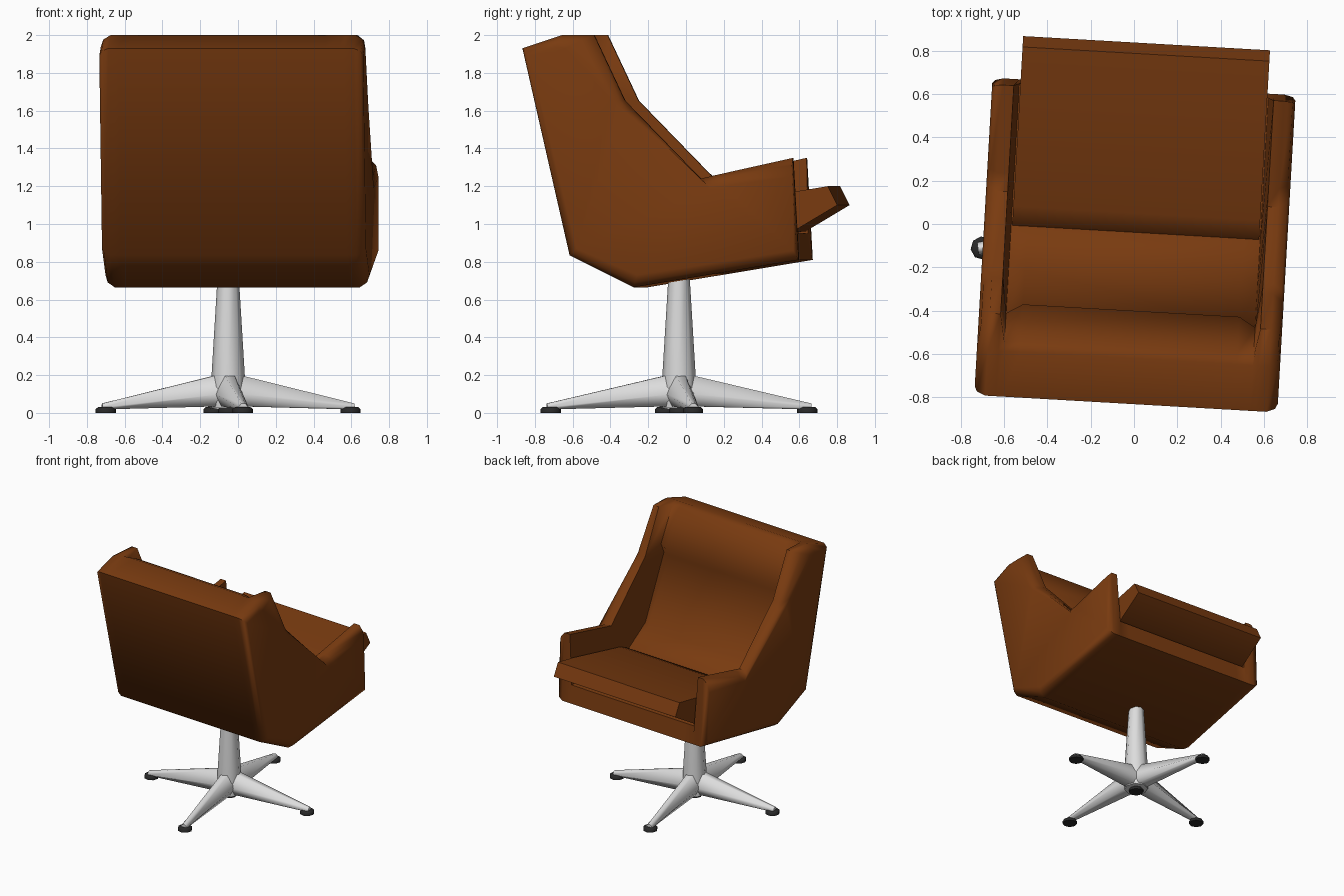
import bpy, bmesh, math
from mathutils import Matrix, Vector

if "Cube" in bpy.data.objects:
    bpy.data.objects.remove(bpy.data.objects["Cube"])


def material(name, rgb):
    m = bpy.data.materials.new(name)
    m.diffuse_color = (*rgb, 1)
    m.use_nodes = True
    m.node_tree.nodes["Principled BSDF"].inputs["Base Color"].default_value = m.diffuse_color
    return m


LEATHER = material("brown leather", (0.19, 0.043, 0.005))
METAL = material("pale metal", (0.72, 0.72, 0.72))
RUBBER = material("black rubber", (0.022, 0.022, 0.022))

SEAT_TURN = Matrix.Translation((0.01, 0, 0)) @ Matrix.Rotation(math.radians(-3.3), 4, 'Z')
BASE = Vector((-0.052, -0.037, 0))


def loft(name, rings, mat, matrix=Matrix(), angle=50):
    """Skin a row of equal-length point rings and cap both ends."""
    bm = bmesh.new()
    loops = [[bm.verts.new(p) for p in r] for r in rings]
    n = len(loops[0])
    for a, b in zip(loops, loops[1:]):
        for i in range(n):
            j = (i + 1) % n
            bm.faces.new((a[i], a[j], b[j], b[i]))
    bm.faces.new(loops[0])
    bm.faces.new(loops[-1])
    bm.transform(matrix)
    bm.normal_update()
    bmesh.ops.triangulate(bm, faces=[f for f in bm.faces if len(f.verts) > 4])
    bmesh.ops.recalc_face_normals(bm, faces=bm.faces)
    me = bpy.data.meshes.new(name)
    bm.to_mesh(me)
    bm.free()
    me.materials.append(mat)
    ob = bpy.data.objects.new(name, me)
    bpy.context.collection.objects.link(ob)
    bpy.ops.object.select_all(action='DESELECT')
    bpy.context.view_layer.objects.active = ob
    ob.select_set(True)
    bpy.ops.object.shade_smooth_by_angle(angle=math.radians(angle))
    return ob


def across(sections):
    """Mirror (x, profile) sections given from the outside in."""
    left = [[(-x, y, z) for y, z in p] for x, p in sections]
    right = [[(x, y, z) for y, z in p] for x, p in reversed(sections)]
    return left + right


def mix(a, b, t):
    return [(p[0] + (q[0] - p[0]) * t, p[1] + (q[1] - p[1]) * t) for p, q in zip(a, b)]


# Shell: side wings with rounded rims, lofted into the padded middle
wing = [(-.83, 1.93), (-.62, 2.0), (-.45, 2.0), (-.285, 1.65), (-.24, 1.605),
        (.115, 1.24), (.20, 1.26), (.605, 1.35), (.635, .81), (-.24, .665), (-.58, .835)]
rim = [(-.79, 1.89), (-.65, 1.94), (-.60, 1.93), (-.36, 1.66), (-.31, 1.61),
       (.17, 1.19), (.24, 1.20), (.595, 1.25), (.61, .86), (-.22, .73), (-.54, .87)]
# headrest, backrest and the base below the cushion; set back beside the wings
pads = [(-.57, 1.985), (-.40, 1.71), (-.44, 1.64), (-.195, 1.14), (-.04, 1.0), (.615, .95)]
pads_end = [(-.58, 1.98), (-.445, 1.71), (-.48, 1.63), (-.26, 1.14), (-.06, 1.0), (.615, .95)]
middle = wing[:2] + pads + wing[8:]
middle_end = wing[:2] + pads_end + wing[8:]
loft("chair_shell", across([(.70, rim), (.688, mix(rim, wing, .6)), (.65, wing),
                            (.60, wing), (.575, middle_end), (.50, middle)]),
     LEATHER, SEAT_TURN, 58)

# Seat cushion, tipped up at the front and rounded down at the back
cushion = [(.835, 1.10), (.785, 1.20), (.60, 1.17), (.05, 1.055), (-.03, 1.02),
           (-.07, .93), (.60, .96)]
loft("seat_cushion", across([(.57, cushion)]), LEATHER, SEAT_TURN, 58)


# Swivel column
def ring(r, z, n):
    return [(r * math.cos(2 * math.pi * i / n), r * math.sin(2 * math.pi * i / n), z)
            for i in range(n)]


loft("column", [ring(.088, .025, 8), ring(.088, .20, 8), ring(.054, .76, 8)],
     METAL, Matrix.Translation(BASE))


# Four tapered legs with feet, plus a foot below the column
def leg_ring(x, w, low, mid, top):
    return [(x, -w * .6, low), (x, -w, mid), (x, -w * .35, top),
            (x, w * .35, top), (x, w, mid), (x, w * .6, low)]


def foot(name, matrix):
    loft(name, [ring(.054, 0, 8), ring(.054, .02, 8), ring(.042, .03, 8)], RUBBER, matrix)


for k in range(4):
    reach = (.652, .684)[k % 2]
    turn = Matrix.Translation(BASE) @ Matrix.Rotation(math.radians(6.5 + 90 * k), 4, 'Z')
    loft(f"leg_{k + 1}", [leg_ring(.04, .075, .035, .10, .205),
                          leg_ring(reach + .02, .028, .018, .03, .05)], METAL, turn, 65)
    foot(f"foot_{k + 1}", turn @ Matrix.Translation((reach, 0, 0)))
foot("centre_foot", Matrix.Translation(BASE))
